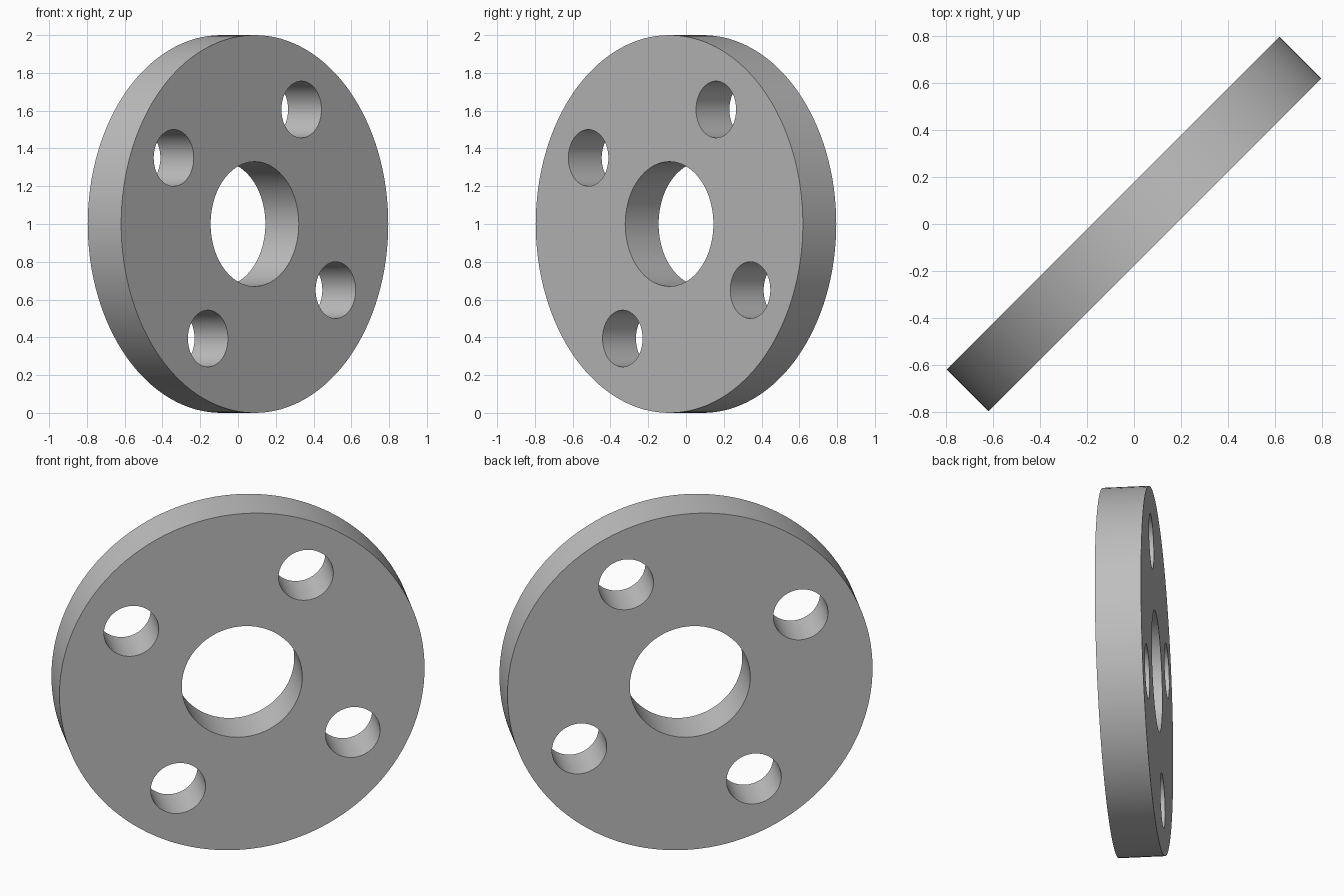
import bpy
import bmesh
from math import cos, sin, pi, radians
from mathutils import Matrix, Vector

cube = bpy.data.objects.get("Cube")
if cube:
    bpy.data.objects.remove(cube, do_unlink=True)

RADIUS = 1.0
THICKNESS = 0.25
BORE_RADIUS = 0.33
BOLT_RADIUS = 0.15
BOLT_CIRCLE = 0.70

# Plain grey metal
grey = bpy.data.materials.new("grey_metal")
grey.use_nodes = True
colour = (0.52, 0.52, 0.52, 1)
grey.diffuse_color = colour
grey.node_tree.nodes["Principled BSDF"].inputs["Base Color"].default_value = colour

bm = bmesh.new()


def ring(radius, segments, centre=(0, 0, 0)):
    bmesh.ops.create_circle(bm, segments=segments, radius=radius,
                            matrix=Matrix.Translation(centre))


# Flat profile: rim, central bore and four bolt holes
half = THICKNESS / 2
ring(RADIUS, 128, (0, 0, -half))
ring(BORE_RADIUS, 96, (0, 0, -half))
for i in range(4):
    angle = radians(60) + i * pi / 2
    ring(BOLT_RADIUS, 64, (BOLT_CIRCLE * cos(angle), BOLT_CIRCLE * sin(angle), -half))
bmesh.ops.triangle_fill(bm, edges=bm.edges[:], use_beauty=True, normal=(0, 0, 1))

# Thicken the profile into a solid plate
extruded = bmesh.ops.extrude_face_region(bm, geom=bm.faces[:], use_keep_orig=True)
top = [v for v in extruded["geom"] if isinstance(v, bmesh.types.BMVert)]
bmesh.ops.translate(bm, verts=top, vec=Vector((0, 0, THICKNESS)))
bmesh.ops.recalc_face_normals(bm, faces=bm.faces[:])

# Stand the plate on its rim, turned diagonally
bm.transform(Matrix.Translation((0, 0, RADIUS))
             @ Matrix.Rotation(radians(45), 4, 'Z')
             @ Matrix.Rotation(radians(90), 4, 'X'))

mesh = bpy.data.meshes.new("flange_plate")
bm.to_mesh(mesh)
bm.free()
mesh.materials.append(grey)
plate = bpy.data.objects.new("flange_plate", mesh)
bpy.context.collection.objects.link(plate)

# Smooth round walls with crisp edges
bpy.ops.object.select_all(action='DESELECT')
plate.select_set(True)
bpy.context.view_layer.objects.active = plate
bpy.ops.object.shade_smooth_by_angle(angle=radians(30))
